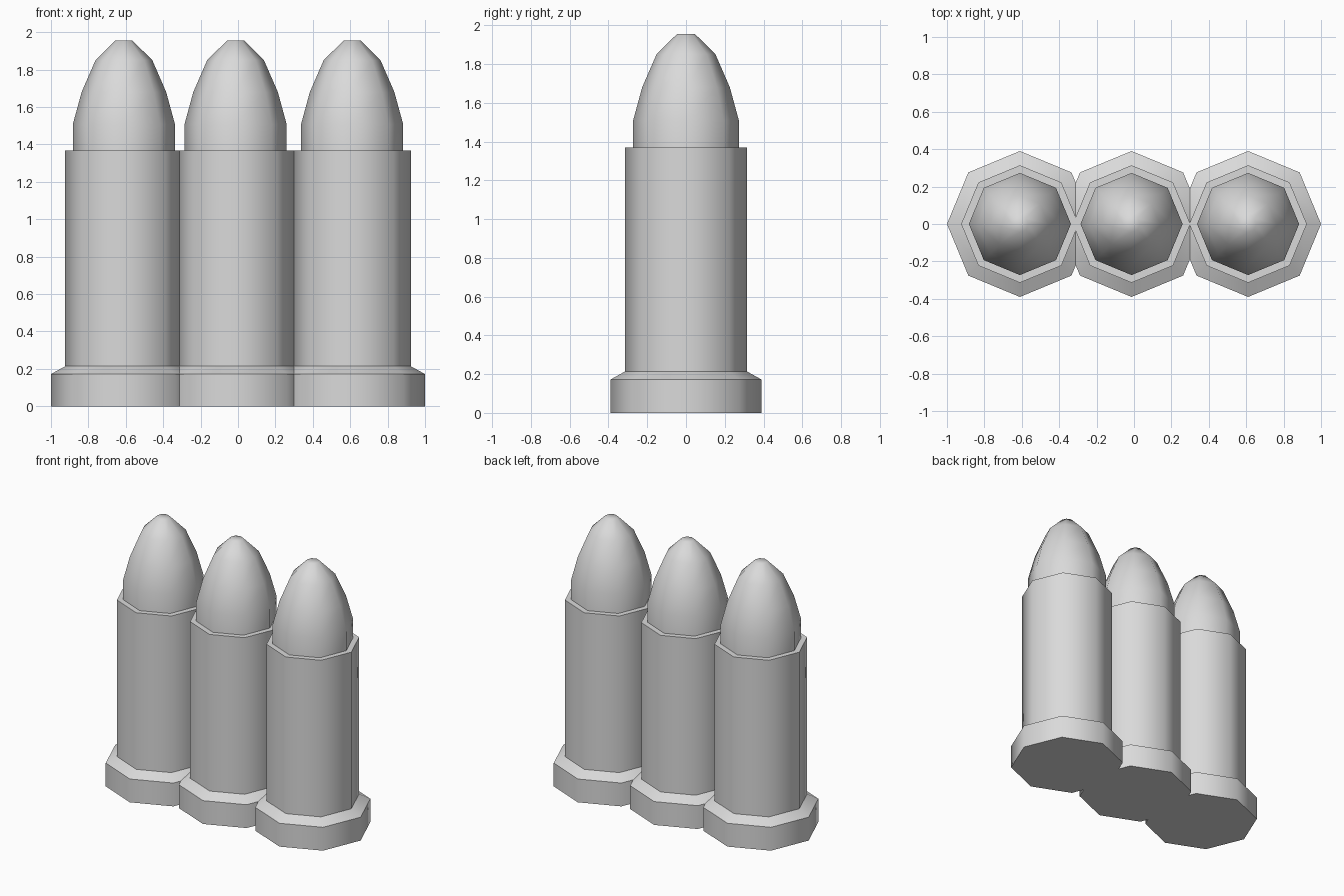
import bpy
import bmesh
import math

cube = bpy.data.objects.get("Cube")
if cube:
    bpy.data.objects.remove(cube, do_unlink=True)

grey = bpy.data.materials.new("light_grey")
grey.use_nodes = True
colour = (0.7, 0.7, 0.7, 1)
grey.diffuse_color = colour
grey.node_tree.nodes["Principled BSDF"].inputs["Base Color"].default_value = colour

SIDES = 8


def turned(name, profile, x):
    """Octagonal solid turned from (radius, height) pairs, capped at both ends."""
    bm = bmesh.new()
    rings = []
    for radius, z in profile:
        angles = [math.tau * i / SIDES for i in range(SIDES)]
        rings.append([bm.verts.new((radius * math.cos(a), radius * math.sin(a), z))
                      for a in angles])
    for low, high in zip(rings, rings[1:]):
        for i in range(SIDES):
            j = (i + 1) % SIDES
            bm.faces.new((low[i], low[j], high[j], high[i]))
    bm.faces.new(rings[0][::-1])
    bm.faces.new(rings[-1])
    mesh = bpy.data.meshes.new(name)
    bm.to_mesh(mesh)
    bm.free()
    mesh.materials.append(grey)
    obj = bpy.data.objects.new(name, mesh)
    obj.location.x = x
    bpy.context.collection.objects.link(obj)
    bpy.ops.object.select_all(action="DESELECT")
    obj.select_set(True)
    bpy.context.view_layer.objects.active = obj
    bpy.ops.object.shade_smooth_by_angle(angle=math.radians(55))
    return obj


# Flanged casing with a chamfered foot, and a rounded tip set into its mouth
casing = [(0.39, 0), (0.39, 0.172), (0.314, 0.214), (0.314, 1.368)]
tip = [(0.273, 1.3), (0.273, 1.508), (0.226, 1.68), (0.152, 1.85), (0.045, 1.956)]

# Row of three touching rounds
for side, x in (("right", -0.61), ("middle", -0.013), ("left", 0.61)):
    turned(side + "_casing", casing, x)
    turned(side + "_tip", tip, x)
